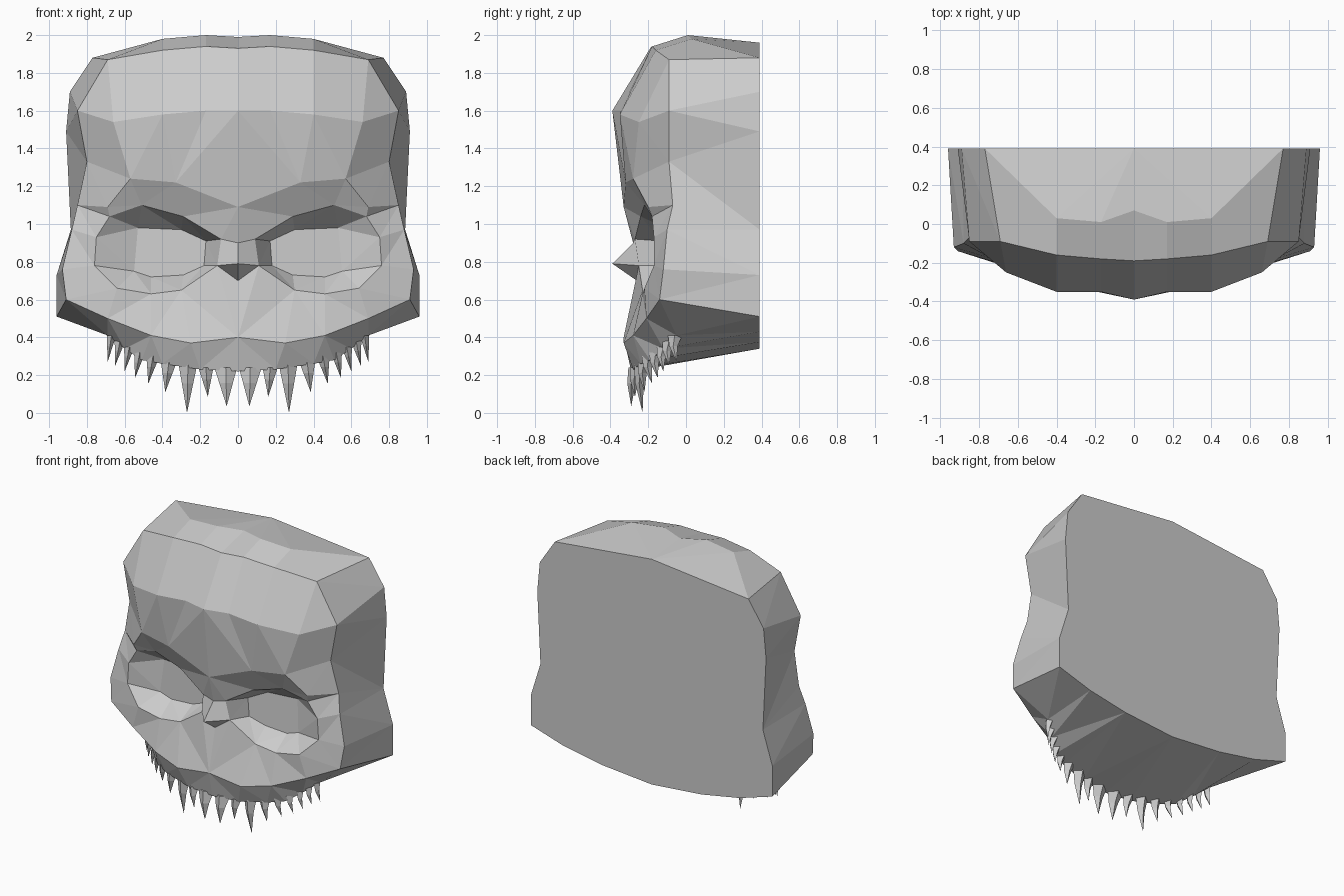
import bpy, bmesh
from mathutils import Vector

if "Cube" in bpy.data.objects:
    bpy.data.objects.remove(bpy.data.objects["Cube"])

bm = bmesh.new()


def face(*pts):
    pts = [Vector(p) for p in pts]
    pts = [p for i, p in enumerate(pts) if (p - pts[i - 1]).length > 1e-5]
    if len(pts) > 2:
        bm.faces.new([bm.verts.new(p) for p in pts])


def strip(a, b):
    """Join two profiles of any length, always taking the shorter diagonal."""
    a, b = [Vector(p) for p in a], [Vector(p) for p in b]
    i = j = 0
    while i < len(a) - 1 or j < len(b) - 1:
        da = (a[i + 1] - b[j]).length if i < len(a) - 1 else 99
        db = (b[j + 1] - a[i]).length if j < len(b) - 1 else 99
        if da <= db:
            face(a[i], a[i + 1], b[j])
            i += 1
        else:
            face(a[i], b[j + 1], b[j])
            j += 1


# Profiles of the right half, from the middle outwards
ridge = [(0, .07, 1.99), (.17, .01, 2), (.4, .03, 1.98), (.77, .39, 1.88)]
crown = [(0, -.19, 1.93), (.17, -.18, 1.94), (.4, -.16, 1.92), (.69, -.09, 1.87)]
forehead = [(0, -.39, 1.6), (.17, -.35, 1.6), (.4, -.35, 1.58), (.66, -.25, 1.54)]
brow = [(0, -.33, 1.09), (.33, -.32, 1.22), (.57, -.28, 1.24)]
brow_end = (.69, -.2, 1.09)
bridge, nose_tip, nose_base = (0, -.28, .9), (0, -.39, .79), (0, -.26, .7)
rim_top = [(.09, -.27, .92), (.29, -.24, 1.04), (.51, -.22, 1.1), (.68, -.18, 1.04)]
rim_side = [(.75, -.17, .93), (.76, -.17, .78), (.64, -.22, .66)]
rim_low = [(.46, -.23, .63), (.3, -.23, .65), (.11, -.25, .78)]
socket = [(.17, -.13, .91), (.3, -.09, .97), (.53, -.08, .98), (.55, -.1, .75),
          (.46, -.1, .72), (.29, -.1, .73), (.18, -.13, .78)]
temple = [crown[-1], (.85, -.09, 1.6), (.8, -.09, 1.33), (.85, -.07, 1.1),
          (.88, -.1, .97), (.93, -.12, .76), (.91, -.14, .6)]
jaw = [(0, -.33, .4), (.25, -.33, .37), (.46, -.28, .41), (.69, -.21, .5), temple[-1]]
root = [(0, -.29, .22), (.2, -.28, .23), (.4, -.24, .26), (.51, -.19, .28),
        (.6, -.12, .34), (.69, -.05, .41)]
back_top = [(0, .39, 1.96), ridge[-1]]
back_side = [ridge[-1], (.89, .39, 1.7), (.91, .39, 1.49), (.885, .39, .97),
             (.96, .39, .73), (.96, .39, .51)]
back_low = [(0, .39, .34), (.4, .39, .375), (.7, .39, .43), back_side[-1]]

# Top, forehead and brow
for upper, lower in ((back_top, ridge), (ridge, crown), (crown, forehead), (forehead, brow)):
    for i in range(len(upper) - 1 if len(upper) == len(lower) else 0):
        face(upper[i], upper[i + 1], lower[i + 1], lower[i])
    if len(upper) != len(lower):
        strip(upper, lower)
strip(brow + [brow_end], [bridge] + rim_top)
# Temples, cheeks and sides
strip([crown[-1], forehead[-1], brow[-1], brow_end, rim_top[-1]] + rim_side, temple)
strip(temple, back_side)
# Eye sockets
strip(rim_top + rim_side + rim_low + rim_top[:1], socket + socket[:1])
face(*socket)
# Nose
face(bridge, rim_top[0], rim_low[-1], nose_tip)
face(nose_tip, rim_low[-1], nose_base)
# Upper jaw, underside and flat back
strip([nose_base] + rim_low[::-1] + rim_side[-1:], jaw)
strip(jaw, root)
strip(root, back_low)
face(temple[-1], root[-1], back_side[-1])
face(back_top[0], *back_side, *back_low[-2::-1])


def finish(name):
    """Mirror the half mesh and turn it into an object."""
    bmesh.ops.remove_doubles(bm, verts=bm.verts, dist=.0005)
    bmesh.ops.mirror(bm, geom=bm.verts[:] + bm.edges[:] + bm.faces[:],
                     axis='X', merge_dist=.0005)
    seam = [f for f in bm.faces if all(abs(v.co.x) < 1e-4 for v in f.verts)]
    bmesh.ops.delete(bm, geom=seam, context='FACES')
    bmesh.ops.recalc_face_normals(bm, faces=bm.faces)
    mesh = bpy.data.meshes.new(name)
    bm.to_mesh(mesh)
    bm.free()
    bpy.context.collection.objects.link(bpy.data.objects.new(name, mesh))


finish("skull")

# Teeth: root x, root y, root z, tip x, tip y, tip z, half width
teeth = [(.065, -.27, .24, .06, -.29, .035, .06), (.17, -.26, .24, .16, -.27, .085, .04),
         (.265, -.24, .26, .27, -.23, 0, .05), (.365, -.22, .28, .385, -.22, .11, .045),
         (.45, -.2, .3, .475, -.18, .155, .035), (.52, -.16, .32, .545, -.15, .185, .03),
         (.575, -.12, .35, .6, -.12, .22, .028), (.625, -.09, .38, .65, -.09, .25, .028),
         (.67, -.06, .41, .69, -.05, .27, .025)]
bm = bmesh.new()
for x, y, z, tx, ty, tz, w in teeth:
    ring = [(x - w, y, z), (x, y - .035, z), (x + w, y, z), (x, y + .04, z)]
    mid = [(p[0] * .6 + tx * .4, p[1] * .6 + ty * .4 - .012, z * .6 + tz * .4) for p in ring]
    for i in range(4):
        face(ring[i - 1], ring[i], mid[i], mid[i - 1])
        face(mid[i - 1], mid[i], (tx, ty, tz))
    face(*ring)
finish("teeth")
